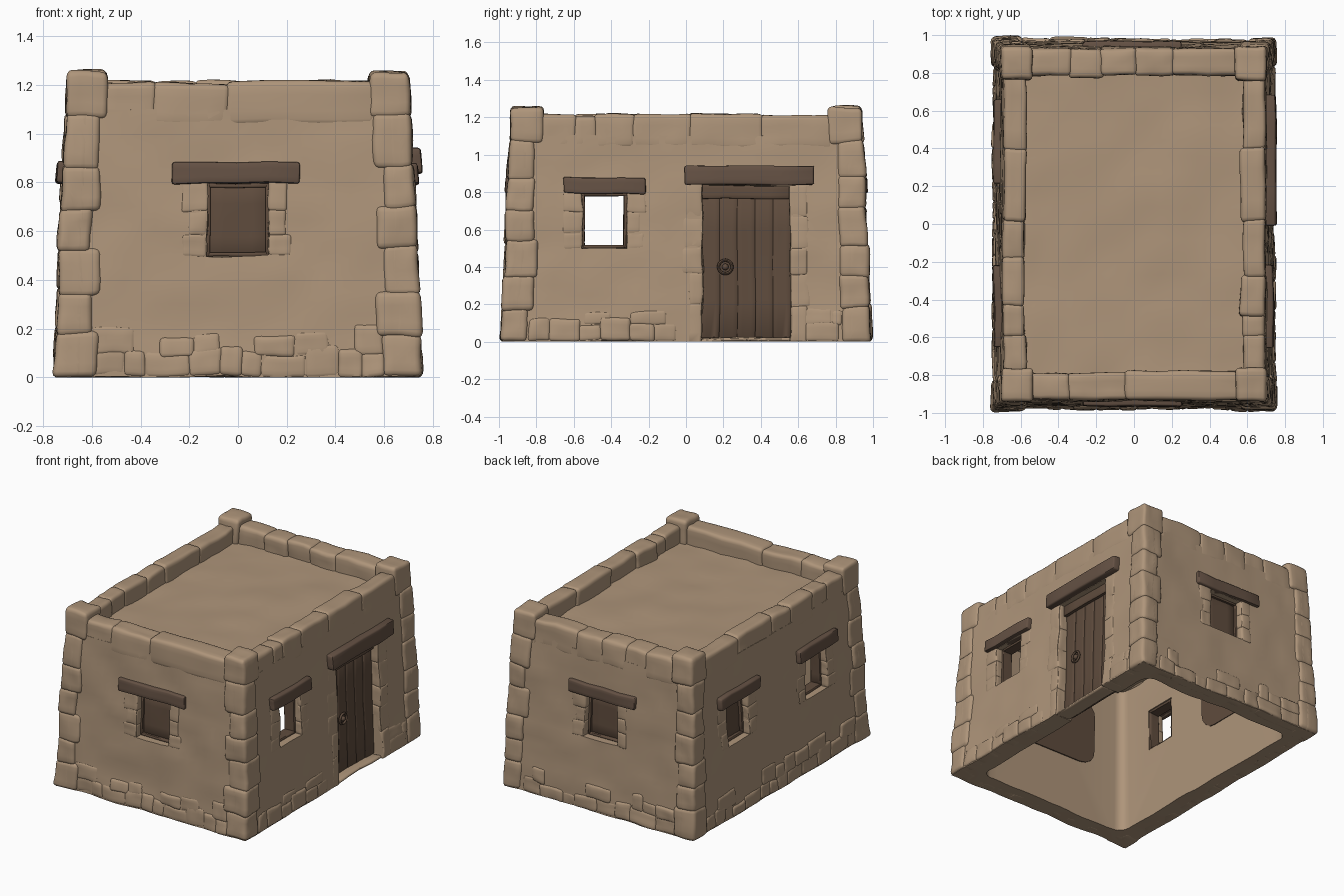
import bpy, bmesh, math, random
from mathutils import Vector, noise

if "Cube" in bpy.data.objects:
    bpy.data.objects.remove(bpy.data.objects["Cube"])

random.seed(4)
R = random.uniform


def material(name, rgb):
    m = bpy.data.materials.new(name)
    m.diffuse_color = (*rgb, 1)
    m.use_nodes = True
    m.node_tree.nodes["Principled BSDF"].inputs["Base Color"].default_value = m.diffuse_color
    return m


CLAY = material("sandy clay", (0.425, 0.30, 0.195))
WOOD = material("dark wood", (0.115, 0.072, 0.047))
BEAM = material("weathered wood", (0.128, 0.082, 0.057))

# sides are (depth axis, sign); OUT is the wall face depth, INN the inner face
FRONT, BACK, RIGHT, LEFT = (1, -1), (1, 1), (0, 1), (0, -1)
OUT = (0.742, 0.977)
INN = (0.60, 0.84)


def box(bm, side, u, z, d, cuts=0):
    """Box on a wall: u along the wall, z up, d distance from the centre."""
    axis, sign = side
    verts = bmesh.ops.create_cube(bm, size=1)["verts"]
    for v in verts:
        t = v.co + Vector((0.5, 0.5, 0.5))
        p = [0, 0, z[0] + (z[1] - z[0]) * t.z]
        p[1 - axis] = u[0] + (u[1] - u[0]) * t.x
        p[axis] = sign * (d[0] + (d[1] - d[0]) * t.y)
        v.co = p
    if cuts:
        edges = list({e for v in verts for e in v.link_edges})
        bmesh.ops.subdivide_edges(bm, edges=edges, cuts=cuts, use_grid_fill=True)


def weather(bm, amp):
    """Uneven surface, then lean the walls inward with height."""
    for v in bm.verts:
        c = v.co.copy()
        v.co += amp * noise.noise_vector(c * 4.5) + 0.45 * amp * noise.noise_vector(c * 13)
        for i, half in ((0, 0.75), (1, 0.99)):
            k = min(1, abs(v.co[i]) / half) ** 4
            v.co[i] -= math.copysign(0.042 * max(v.co.z, 0) * k, v.co[i])
        v.co.z = max(v.co.z, 0)


def make(name, bm, mat=None):
    bmesh.ops.recalc_face_normals(bm, faces=bm.faces)
    me = bpy.data.meshes.new(name)
    bm.to_mesh(me)
    bm.free()
    ob = bpy.data.objects.new(name, me)
    bpy.context.collection.objects.link(ob)
    if mat:
        me.materials.append(mat)
    return ob


def smooth(ob, deg=45):
    bpy.ops.object.select_all(action='DESELECT')
    ob.select_set(True)
    bpy.context.view_layer.objects.active = ob
    bpy.ops.object.shade_smooth_by_angle(angle=math.radians(deg))


def finish(name, bm, mat, bevel=0.02, amp=0.012, seg=3):
    bmesh.ops.recalc_face_normals(bm, faces=bm.faces)
    bmesh.ops.bevel(bm, geom=list(bm.edges), offset=bevel, segments=seg, profile=0.5, affect='EDGES')
    long = [e for e in bm.edges if e.calc_length() > 0.05]
    bmesh.ops.subdivide_edges(bm, edges=long, cuts=3, use_grid_fill=True)
    weather(bm, amp)
    smooth(make(name, bm, mat))


# openings: side, u range, z range, closed by a shutter
WINDOWS = [(FRONT, -0.13, 0.13, True), (BACK, -0.13, 0.13, True),
           (LEFT, 0.32, 0.56, True), (LEFT, -0.56, -0.32, False),
           (RIGHT, -0.56, -0.32, False)]
WZ = (0.50, 0.795)
DOOR = (0.085, 0.56)

# hollow wall shell with flat roof
bm = bmesh.new()
box(bm, RIGHT, (-OUT[1], OUT[1]), (0, 1.10), (-OUT[0], OUT[0]), 21)
shell = make("walls_and_roof", bm, CLAY)
cavity = bmesh.new()
box(cavity, RIGHT, (-INN[1], INN[1]), (-0.3, 1.04), (-INN[0], INN[0]))
upright = [e for e in cavity.edges if abs(e.verts[0].co.z - e.verts[1].co.z) > 1]
bmesh.ops.bevel(cavity, geom=upright, offset=0.07, segments=4, profile=0.5, affect='EDGES')
holes = bmesh.new()
for side, a, b, shut in WINDOWS:
    box(holes, side, (a, b), WZ, (INN[side[0]] - 0.1, 1.2))
box(holes, RIGHT, DOOR, (-0.1, 0.835), (0.5, 1.2))
for tool in (make("cavity_cutter", cavity), make("opening_cutter", holes)):
    tool.hide_render = True
    mod = shell.modifiers.new("cut", 'BOOLEAN')
    mod.operation, mod.solver, mod.object = 'DIFFERENCE', 'EXACT', tool
    bpy.context.view_layer.objects.active = shell
    bpy.ops.object.modifier_apply(modifier=mod.name)
    bpy.data.objects.remove(tool)
bm = bmesh.new()
bm.from_mesh(shell.data)
weather(bm, 0.012)
bm.to_mesh(shell.data)
bm.free()
shell.data.materials.clear()
shell.data.materials.append(CLAY)
smooth(shell)

# stacked corner stones wrapping both faces, with taller posts on top
bm = bmesh.new()
for sx in (-1, 1):
    for sy in (-1, 1):
        zs = [0] + [h + R(-0.02, 0.02) for h in (0.19, 0.36, 0.53, 0.70, 0.88)] + [1.07, 1.256]
        for i in range(7):
            ox, oy = 0.758 + R(-0.005, 0.004), 0.993 + R(-0.005, 0.004)
            z = (zs[i] - 0.009 * (i > 0), zs[i + 1] + 0.009 * (i < 6))
            wx, wy = R(0.14, 0.19), R(0.14, 0.19)
            if i == 6:
                parts = [(0.205, 0.21)]
            else:
                parts = [(wx, 0.13), (0.13, wy)]
            for px, py in parts:
                box(bm, (0, sx), sorted((sy * oy, sy * (oy - py))), z, (ox - px, ox))
finish("corner_stones", bm, CLAY, 0.026)

# parapet blocks between the posts
bm = bmesh.new()
SEAMS = [(FRONT, (-0.57, -0.35, -0.04, 0.57)), (BACK, (-0.57, -0.34, -0.17, 0.01, 0.21, 0.57)),
         (LEFT, (-0.80, -0.60, -0.43, -0.18, 0.02, 0.40, 0.80)),
         (RIGHT, (-0.80, -0.60, -0.48, -0.28, 0.02, 0.40, 0.80))]
for side, seams in SEAMS:
    o = OUT[side[0]]
    thick = 0.178 if side[0] else 0.158
    for a, b in zip(seams, seams[1:]):
        box(bm, side, (a - 0.009, b + 0.009), (1.03, 1.212 + R(-0.006, 0.006)),
            (o - thick + R(-0.01, 0.015), o + R(-0.002, 0.003)))
finish("parapet_blocks", bm, CLAY, 0.026)

# irregular small stones along the foot of the walls
bm = bmesh.new()
for side in (FRONT, BACK, RIGHT, LEFT):
    o, end = OUT[side[0]], (0.60 if side[0] else 0.84)
    for low, high in ((0, 0.10), (0.085, 0.18)):
        u = -end
        while u < end - 0.03:
            w = min(R(0.08, 0.20), end - u)
            clear = side != RIGHT or u + w < DOOR[0] - 0.05 or u > DOOR[1] + 0.03
            if clear and (low == 0 or R(0, 1) < 0.8):
                box(bm, side, (u - 0.006, u + w + 0.006), (low, high + R(-0.02, 0.035)),
                    (o - 0.08, o + R(0.003, 0.011)))
            u += w
finish("base_stones", bm, CLAY, 0.02, 0.013)

# jamb stones beside the windows and the door
bm = bmesh.new()


def jambs(side, a, b, levels):
    o = OUT[side[0]]
    for z0, z1 in zip(levels, levels[1:]):
        for edge, s in ((a, -1), (b, 1)):
            u = sorted((edge - s * 0.004, edge + s * R(0.07, 0.11)))
            box(bm, side, u, (z0 - 0.005, z1 + 0.005), (o - 0.11, o + R(0.001, 0.007)))


for side, a, b, shut in WINDOWS:
    jambs(side, a, b, (0.50, 0.59 + R(-0.02, 0.02), 0.70 + R(-0.02, 0.02), 0.805))
jambs(RIGHT, *DOOR, (0, 0.19, 0.36, 0.50, 0.67, 0.84))
box(bm, RIGHT, DOOR, (0, 0.022), (0.62, 0.735))
finish("jamb_stones", bm, CLAY, 0.015, 0.012)

# wooden lintels
bm = bmesh.new()
for side, a, b, shut in WINDOWS:
    o, c = OUT[side[0]], (a + b) / 2 - (0.008 if side[0] else 0)
    w, proud = (0.262, 0.026) if side[0] else (0.222, 0.036)
    box(bm, side, (c - w, c + w), (0.795, 0.882), (o - 0.10, o + proud))
box(bm, RIGHT, (-0.006, 0.69), (0.838, 0.94), (0.64, 0.79))
finish("lintels", bm, BEAM, 0.01, 0.009, 2)

# window frames, and shutters with a wider wooden lining inside
frames, shutters, lining = bmesh.new(), bmesh.new(), bmesh.new()
for side, a, b, shut in WINDOWS:
    o, i = OUT[side[0]], INN[side[0]]
    d, t = (i + 0.005, o - 0.05), 0.016
    box(frames, side, (a, a + t), WZ, d)
    box(frames, side, (b - t, b), WZ, d)
    box(frames, side, (a, b), (WZ[0], WZ[0] + t), d)
    box(frames, side, (a, b), (WZ[1] - t, WZ[1]), d)
    if shut:
        box(shutters, side, (a + 0.01, b - 0.01), (WZ[0] + 0.01, WZ[1] - 0.01), (i, i + 0.065))
        grow = 0.22 if side[0] else 0.32
        box(lining, side, (a - grow, b + grow * 0.9), (0.40, 0.88), (i - 0.009, i - 0.001))
        
finish("window_frames", frames, WOOD, 0.004, 0.005, 1)
finish("window_shutters", shutters, WOOD, 0.003, 0.006, 1)
upright = [e for e in lining.edges if abs(e.calc_length() - 0.008) < 0.001]
bmesh.ops.bevel(lining, geom=upright, offset=0.12, segments=4, profile=0.5, affect='EDGES')
weather(lining, 0.012)
smooth(make("shutter_linings", lining, WOOD))

# plank door with header board
bm = bmesh.new()
n = 5
pw = (DOOR[1] - DOOR[0]) / n
box(bm, RIGHT, DOOR, (0.022, 0.80), (0.592, 0.668))
for k in range(n):
    a = DOOR[0] + k * pw
    box(bm, RIGHT, (a, a + pw), (0.022, 0.80), (0.60, 0.673 + R(-0.002, 0.003)))
box(bm, RIGHT, DOOR, (0.765, 0.84), (0.592, 0.70))
finish("door", bm, WOOD, 0.004, 0.006, 1)

# ring handle and boss
bpy.ops.mesh.primitive_torus_add(location=(0.678, 0.21, 0.40), rotation=(0, math.pi / 2, 0),
                                 major_radius=0.036, minor_radius=0.008,
                                 major_segments=28, minor_segments=8)
ring = bpy.context.object
ring.name = "door_ring"
bpy.ops.mesh.primitive_uv_sphere_add(location=(0.676, 0.21, 0.40), radius=0.018, segments=16, ring_count=8)
boss = bpy.context.object
boss.name = "door_boss"
for ob in (ring, boss):
    ob.data.materials.append(WOOD)
    smooth(ob)
